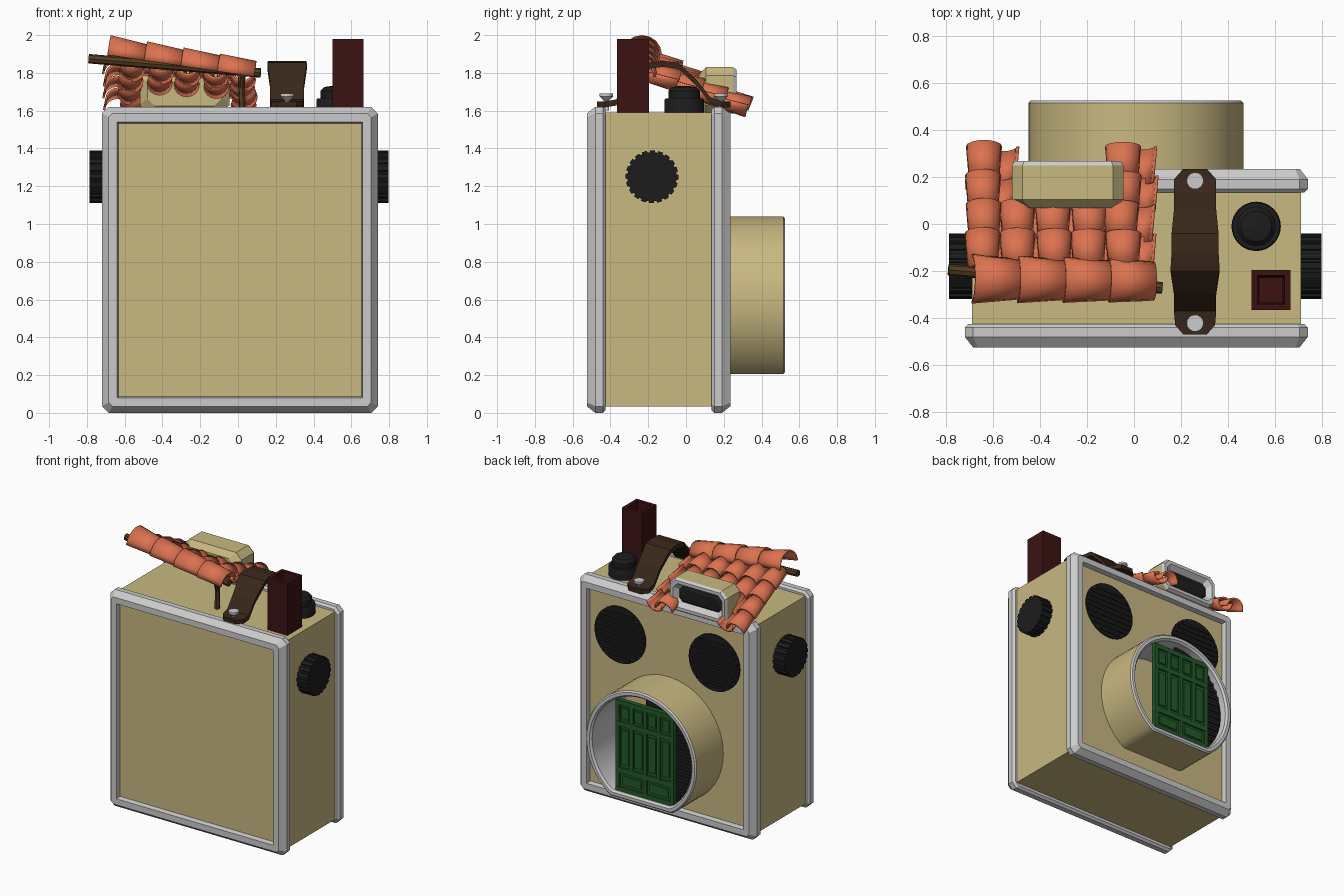
import bpy, bmesh, math, random
from mathutils import Vector

if "Cube" in bpy.data.objects:
    bpy.data.objects.remove(bpy.data.objects["Cube"])
random.seed(3)


def mat(name, r, g, b):
    m = bpy.data.materials.new(name)
    m.diffuse_color = (r, g, b, 1)
    m.use_nodes = True
    m.node_tree.nodes["Principled BSDF"].inputs["Base Color"].default_value = m.diffuse_color
    return m


CREAM = mat("cream", .58, .48, .22)
CLAY = mat("terracotta", .72, .17, .08)
BLACK = mat("black", .012, .012, .012)
BRICK = mat("dark_red", .045, .006, .006)
BROWN = mat("brown", .04, .02, .01)
WOOD = mat("wood", .09, .045, .015)
GREEN = mat("green", .015, .1, .022)


def finish(name, bm, m=None, smooth=False):
    bmesh.ops.recalc_face_normals(bm, faces=bm.faces)
    me = bpy.data.meshes.new(name)
    bm.to_mesh(me)
    bm.free()
    ob = bpy.data.objects.new(name, me)
    bpy.context.collection.objects.link(ob)
    if m:
        me.materials.append(m)
    if smooth:
        bpy.ops.object.select_all(action='DESELECT')
        ob.select_set(True)
        bpy.context.view_layer.objects.active = ob
        bpy.ops.object.shade_smooth_by_angle(angle=math.radians(35))
    return ob


def add_loft(bm, loops, cap0=True, cap1=True, closed=True):
    rows = [[bm.verts.new(p) for p in lp] for lp in loops]
    n = len(rows[0])
    for a, b in zip(rows, rows[1:]):
        for i in range(n if closed else n - 1):
            j = (i + 1) % n
            bm.faces.new((a[i], a[j], b[j], b[i]))
    if cap0:
        bm.faces.new(rows[0])
    if cap1:
        bm.faces.new(rows[-1])


def loft(name, loops, m=None, cap0=True, cap1=True, smooth=False):
    bm = bmesh.new()
    add_loft(bm, loops, cap0, cap1)
    return finish(name, bm, m, smooth)


def add_box(bm, x0, x1, y0, y1, z0, z1):
    add_loft(bm, [[(x0, y0, z), (x1, y0, z), (x1, y1, z), (x0, y1, z)] for z in (z0, z1)])


def box(name, dims, m=None):
    bm = bmesh.new()
    add_box(bm, *dims)
    return finish(name, bm, m)


def cut_rect(x0, x1, z0, z1, c, y, d=0):
    # rectangle in xz with cut corners, inset by d
    x0, x1, z0, z1 = x0 + d, x1 - d, z0 + d, z1 - d
    return [(x0 + c, y, z0), (x1 - c, y, z0), (x1, y, z0 + c), (x1, y, z1 - c),
            (x1 - c, y, z1), (x0 + c, y, z1), (x0, y, z1 - c), (x0, y, z0 + c)]


def ring(c, r, axis, n=32, floor=None):
    pts = []
    for i in range(n):
        a = 2 * math.pi * i / n
        u, v = r * math.cos(a), r * math.sin(a)
        p = {'x': (0, u, v), 'y': (u, 0, v), 'z': (u, v, 0)}[axis]
        p = [c[k] + p[k] for k in range(3)]
        if floor is not None:
            p[2] = max(p[2], floor)
        pts.append(p)
    return pts


def rod(bm, p0, p1, r, n=8):
    p0, p1 = Vector(p0), Vector(p1)
    d = (p1 - p0).normalized()
    s = d.orthogonal().normalized()
    t = d.cross(s)
    add_loft(bm, [[p + r * (s * math.cos(2 * math.pi * i / n) + t * math.sin(2 * math.pi * i / n))
                   for i in range(n)] for p in (p0, p1)])


# Body with front and back frames
box("body", (-.69, .71, -.49, .2, .035, 1.59), CREAM)
R = (-.72, .74, 0, 1.62)
for nm, s, off in (("front_frame", -1, -.145), ("back_frame", 1, -.145)):
    Y = lambda d: off + s * d
    loft(nm, [cut_rect(*R, .03, Y(.28), .015), cut_rect(*R, .035, Y(.295)),
              cut_rect(*R, .035, Y(.335)), cut_rect(*R, .02, Y(.38), .035),
              cut_rect(*R, .001, Y(.38), .08), cut_rect(*R, .001, Y(.34), .088)], cap1=False)

# Round porch on the back: cream shell, grey liner, dark panel
C = lambda y: (.008, y, .583)
loft("porch_shell", [ring(C(.2), .457, 'y', 64, .205), ring(C(.515), .457, 'y', 64, .205)],
     CREAM, False, False, True)
loft("porch_liner", [ring(C(y), r, 'y', 64, f) for y, r, f in
     ((.515, .457, .205), (.525, .447, .215), (.525, .425, .237), (.51, .412, .25), (.2, .408, .254))],
     None, False, False, True)
bm = bmesh.new()
half = [p for p in ring(C(.45), .41, 'y', 64, .25) if p[0] < .012]
add_loft(bm, [[(x, y, z) for x, _, z in half] for y in (.44, .46)])
for i in range(12):
    z = .3 + i * .05
    w = math.sqrt(.408 ** 2 - (z - .583) ** 2)
    add_box(bm, -w + .015, 0, .455, .468, z, z + .025)
finish("porch_dark_panel", bm, BLACK)

# Panelled door
bm = bmesh.new()
add_box(bm, -.25, .23, .47, .49, .245, .93)
for z0, z1 in ((.245, .28), (.385, .425), (.735, .77), (.895, .93)):
    add_box(bm, -.25, .23, .485, .505, z0, z1)
for k in range(5):
    x = -.25 + .1125 * k
    add_box(bm, x, x + .03, .485, .504, .4 if k in (1, 3) else .245, .93)
for k in range(4):
    x = -.208 + .1125 * k
    add_box(bm, x, x + .06, .485, .498, .45, .71)
    add_box(bm, x, x + .06, .485, .498, .79, .875)
for x in (-.2, .025):
    add_box(bm, x, x + .155, .485, .498, .3, .365)
finish("door", bm, GREEN)

# Louvred round windows
for nm, cx in (("left_window", -.38), ("right_window", .4)):
    bm = bmesh.new()
    add_loft(bm, [ring((cx, y, 1.25), .21, 'y') for y in (.19, .212)])
    for i in range(9):
        z = -.18 + i * .04
        w = math.sqrt(.2 ** 2 - (abs(z + .01) + .01) ** 2)
        add_box(bm, cx - w, cx + w, .205, .22, 1.25 + z, 1.27 + z)
    finish(nm, bm, BLACK)

# Ribbed side knobs
for nm, xa, xb in (("left_knob", -.68, -.787), ("right_knob", .7, .797)):
    def gear(x, k):
        pts = []
        for i in range(20):
            for da, r in ((-.11, .14), (.07, .14), (.09, .13), (.18, .13)):
                a = 2 * math.pi * i / 20 + da
                pts.append((x, -.18 + k * r * math.cos(a), 1.25 + k * r * math.sin(a)))
        return pts
    loft(nm, [gear(xa, 1), gear(xb, 1)], BLACK)

# Hollow chimney
sq = lambda z, d: [(.5 + d, -.365 + d, z), (.665 - d, -.365 + d, z),
                   (.665 - d, -.195 - d, z), (.5 + d, -.195 - d, z)]
loft("chimney", [sq(1.58, 0), sq(1.98, 0), sq(1.98, .025), sq(1.65, .035)], BRICK)

# Shutter button
loft("top_button", [ring((.52, -.01, z), r, 'z') for z, r in
     ((1.58, .105), (1.655, .105), (1.665, .1), (1.665, .083), (1.705, .083), (1.725, .065), (1.73, .03))],
     BLACK, smooth=True)

# Strap handle and its bolts
prof = [(-.47, 1.635, .05), (-.43, 1.635, .085), (-.37, 1.645, .09), (-.3, 1.735, .09), (-.2, 1.84, .105),
        (-.12, 1.85, .1), (-.04, 1.84, .1), (.06, 1.745, .09), (.13, 1.655, .09), (.19, 1.635, .09), (.235, 1.635, .05)]
loft("strap_handle", [[(.26 - w, y, z - .018), (.26 + w, y, z - .018), (.26 + w, y, z + .014), (.26 - w, y, z + .014)]
                      for y, z, w in prof], BROWN)
for nm, y in (("front_bolt", -.422), ("back_bolt", .184)):
    loft(nm, [ring((.26, y, z), r, 'z', 16) for z, r in ((1.6, .015), (1.655, .015), (1.675, .036), (1.69, .036))])

# Viewfinder dormer
V = (-.52, -.045, 1.585, 1.83)
loft("dormer", [cut_rect(*V, .04, .068, .04), cut_rect(*V, .045, .105), cut_rect(*V, .045, .25)], CREAM, cap1=False)
loft("dormer_frame", [cut_rect(*V, .045, .248), cut_rect(*V, .04, .268, .012), cut_rect(*V, .035, .268, .035),
                      cut_rect(*V, .025, .225, .068)], None, False, False)
loft("dormer_window", [cut_rect(*V, .025, .2, .06), cut_rect(*V, .025, .228, .06), cut_rect(*V, .025, .24, .08)], BLACK)


# Clay roof tiles
def add_tile(bm, p0, p1, r0, r1, sgn=1, n=8):
    p0, p1 = Vector(p0), Vector(p1)
    d = (p1 - p0).normalized()
    s = d.cross(Vector((0, 0, 1))).normalized()
    u = s.cross(d) * sgn
    add_loft(bm, [[p + r * (s * math.cos(math.pi * i / n) + u * math.sin(math.pi * i / n)) for i in range(n + 1)]
                  for p, r in ((p0, r0), (p1, r1))], False, False, False)


def roof(x, t, dz=0):
    top = 1.88 - .1 * (x + .7) / .8
    return (x, -.22 + .55 * t, top + (1.59 - top) * t + dz)


covers, pans, ridge = bmesh.new(), bmesh.new(), bmesh.new()
for k in range(5):
    x = -.64 + .148 * k
    for full, bm, xx, r, sg in ((k in (0, 4), covers, x, .058, 1), (k in (0, 4), pans, x + .078, .05, -1)):
        for i in range(4 if full else 2):
            j = random.uniform(-.008, .008)
            a, b = .1 + i * .225, .1 + (i + 1) * .225
            dz = 0 if sg > 0 else .03
            add_tile(bm, roof(xx + j, a - .05, dz - .005), roof(xx + j, b, dz + .012), r, r + .013, sg)
for i in range(4):
    f = lambda s: (-.69 + .775 * s, -.233 - .01 * s, 1.895 - .115 * s)
    add_tile(ridge, f(i / 4), f(min(1, i / 4 + .29)), .1 - .004 * i, .078)
for nm, bm in (("roof_cover_tiles", covers), ("roof_pan_tiles", pans), ("ridge_tiles", ridge)):
    ob = finish(nm, bm, CLAY, True)
    md = ob.modifiers.new("thickness", 'SOLIDIFY')
    md.thickness = .012
    md.offset = 0

# Ridge pole and its post
bm = bmesh.new()
rod(bm, (-.79, -.195, 1.875), (.12, -.272, 1.8), .025)
finish("ridge_pole", bm, WOOD)
bm = bmesh.new()
rod(bm, (.025, -.28, 1.58), (.015, -.265, 1.8), .018, 6)
rod(bm, (.02, -.275, 1.72), (.03, -.31, 1.8), .013, 6)
finish("ridge_post", bm, WOOD)
